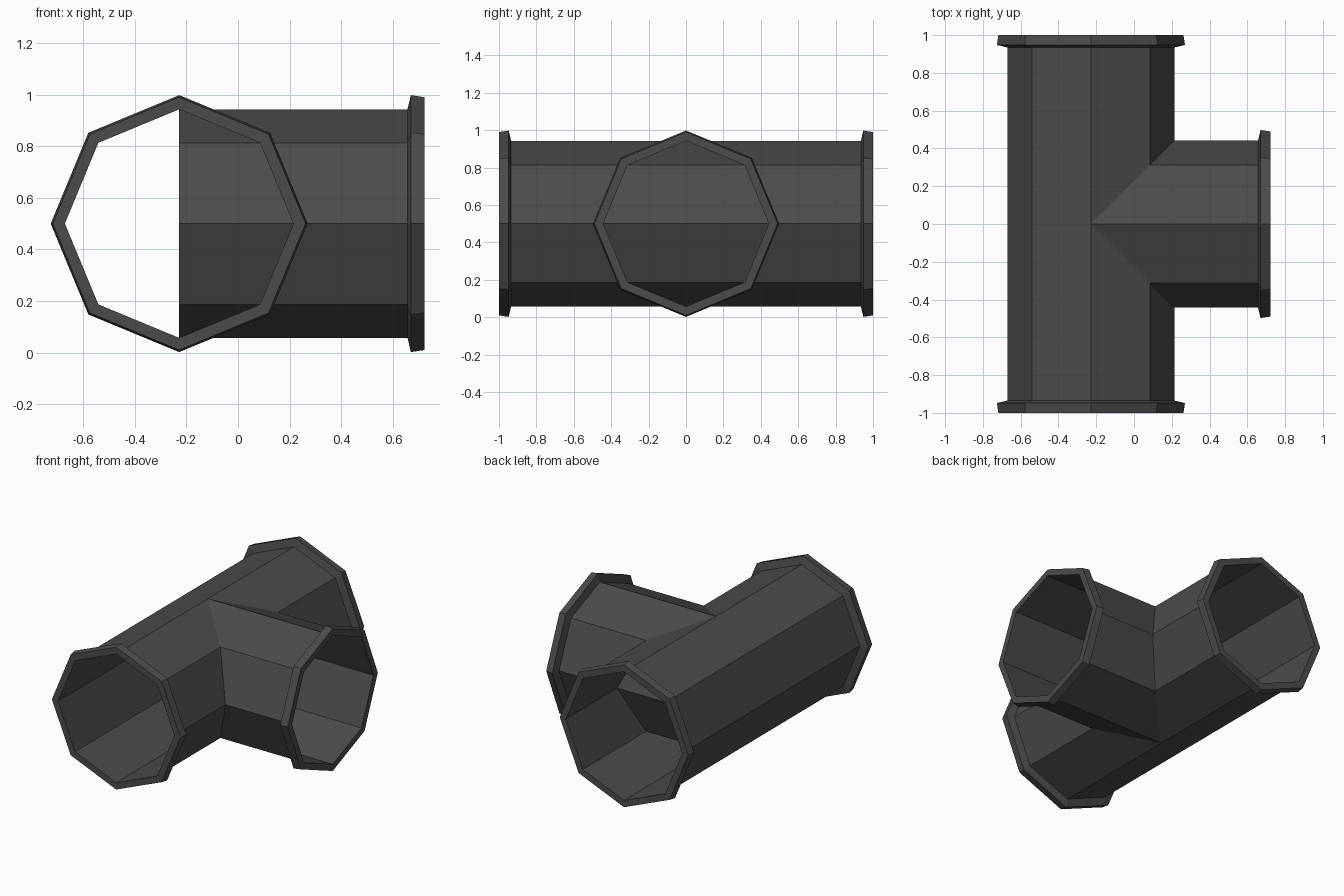
import bpy, bmesh, math
from mathutils import Vector

if "Cube" in bpy.data.objects:
    bpy.data.objects.remove(bpy.data.objects["Cube"])

SIDES = 8
CX, CZ = -0.228, 0.5          # where the two pipe axes cross
R = 0.443                     # pipe wall radius

mat = bpy.data.materials.new("dark grey metal")
mat.diffuse_color = (0.07, 0.07, 0.07, 1)
mat.use_nodes = True
mat.node_tree.nodes["Principled BSDF"].inputs["Base Color"].default_value = mat.diffuse_color


def sweep(name, profile, axis):
    """Octagonal shell: profile is (distance along axis, radius) points."""
    bm = bmesh.new()
    rings = []
    for d, r in profile:
        ring = []
        for i in range(SIDES):
            a = 2 * math.pi * i / SIDES
            u, w = r * math.cos(a), r * math.sin(a)
            p = (u, d, w) if axis == 'Y' else (d, u, w)
            ring.append(bm.verts.new(Vector(p) + Vector((CX, 0, CZ))))
        rings.append(ring)
    for a, b in zip(rings, rings[1:]):
        for i in range(SIDES):
            j = (i + 1) % SIDES
            f = (a[i], a[j], b[j], b[i])
            # keep normals pointing outwards for both axes
            bm.faces.new(f if axis == 'X' else f[::-1])
    me = bpy.data.meshes.new(name)
    bm.to_mesh(me)
    bm.free()
    me.materials.append(mat)
    ob = bpy.data.objects.new(name, me)
    bpy.context.collection.objects.link(ob)
    return ob


def flange(end, s=1):
    """Raised rim from the pipe wall out to the mouth of the pipe."""
    return [(s * (end - 0.065), R), (s * (end - 0.052), 0.498),
            (s * end, 0.49), (s * end, R)]


# straight pipe and side branch, thin walls running to the mouths
sweep("main_pipe", [(-1, R), (1, R)], 'Y')
sweep("branch_pipe", [(0, R), (0.95, R)], 'X')

# end rims
sweep("main_back_rim", flange(1), 'Y')
front = sweep("main_front_rim", flange(1, -1), 'Y')
front.data.flip_normals()
sweep("branch_rim", flange(0.95), 'X')
